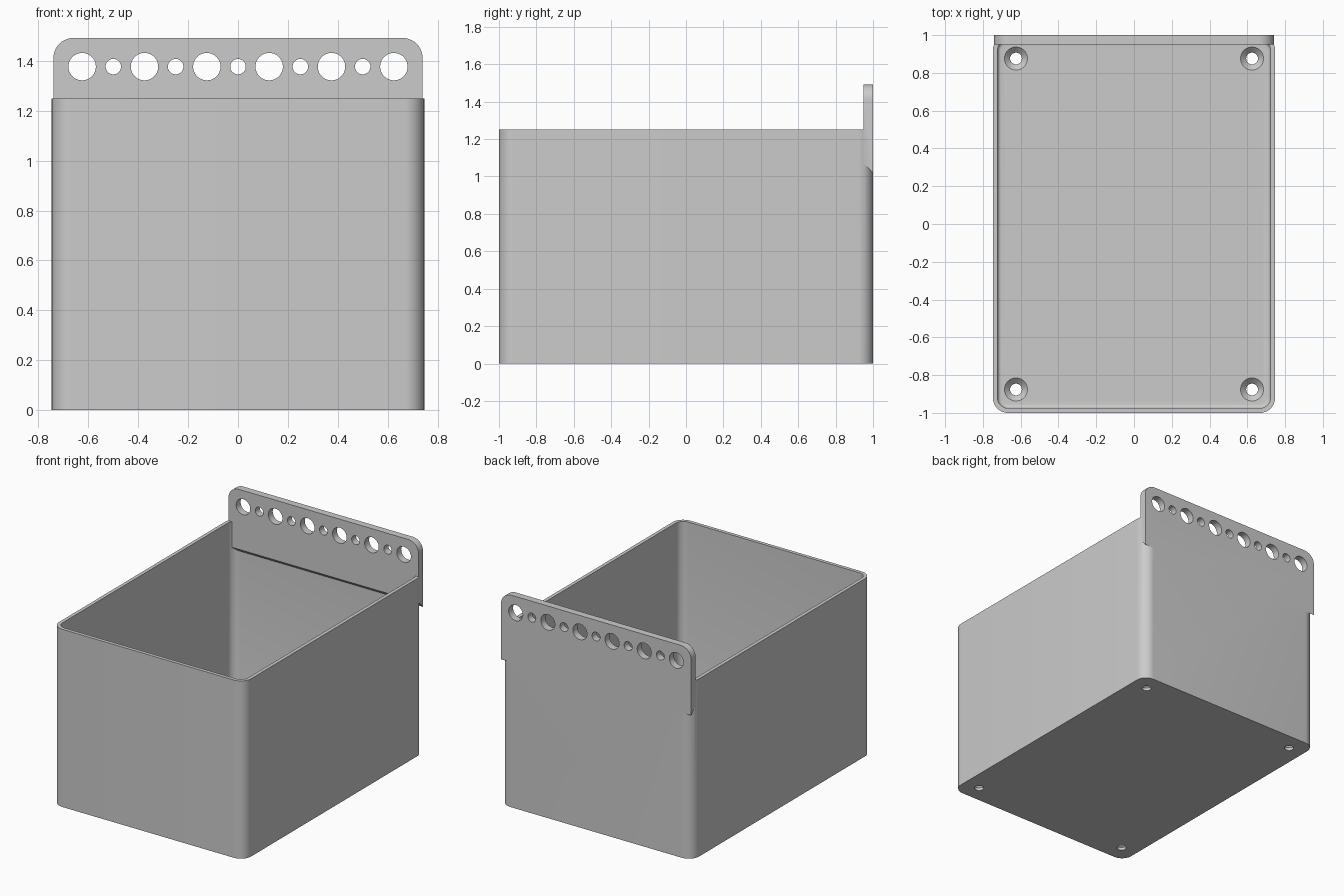
import bpy, bmesh, math

HALF_X, HALF_Y, RIM_Z = 0.747, 1.0, 1.25
WALL, FLOOR, CORNER = 0.025, 0.05, 0.08

cube = bpy.data.objects.get("Cube")
if cube:
    bpy.data.objects.remove(cube, do_unlink=True)

grey = bpy.data.materials.new("plain grey")
grey.use_nodes = True
grey.diffuse_color = (0.6, 0.6, 0.6, 1)
grey.node_tree.nodes["Principled BSDF"].inputs["Base Color"].default_value = (0.6, 0.6, 0.6, 1)


def rounded_rect(hx, hy, r, steps=10):
    """Counter-clockwise outline of a rounded rectangle."""
    points = []
    for i, (sx, sy) in enumerate([(1, 1), (-1, 1), (-1, -1), (1, -1)]):
        for k in range(steps + 1):
            a = math.pi / 2 * (i + k / steps)
            points.append((sx * (hx - r) + r * math.cos(a), sy * (hy - r) + r * math.sin(a)))
    return points


def loft(name, loops):
    """Closed solid through loops of equal length."""
    bm = bmesh.new()
    rings = [[bm.verts.new(p) for p in loop] for loop in loops]
    count = len(rings[0])
    for low, high in zip(rings, rings[1:]):
        for i in range(count):
            j = (i + 1) % count
            bm.faces.new((low[i], low[j], high[j], high[i]))
    bm.faces.new(rings[0][::-1])
    bm.faces.new(rings[-1])
    bmesh.ops.recalc_face_normals(bm, faces=bm.faces)
    mesh = bpy.data.meshes.new(name)
    bm.to_mesh(mesh)
    bm.free()
    mesh.materials.append(grey)
    obj = bpy.data.objects.new(name, mesh)
    bpy.context.collection.objects.link(obj)
    return obj


def circle(r, x, y, steps=40):
    angles = [2 * math.pi * k / steps for k in range(steps)]
    return [(x + r * math.cos(a), y + r * math.sin(a)) for a in angles]


def at_z(outline, z):
    return [(x, y, z) for x, y in outline]


def combine(target, other, operation):
    """Boolean the other object into the target and discard it."""
    mod = target.modifiers.new("combine", 'BOOLEAN')
    mod.operation, mod.object, mod.solver = operation, other, 'EXACT'
    bpy.context.view_layer.objects.active = target
    bpy.ops.object.modifier_apply(modifier=mod.name)
    bpy.data.objects.remove(other, do_unlink=True)


# Open box with rounded vertical corners
outer = rounded_rect(HALF_X, HALF_Y, CORNER)
storage_bin = loft("storage_bin", [at_z(outer, 0), at_z(outer, RIM_Z)])

# Cavity, with a small fillet around the floor
fillet, levels = 0.02, []
for k in range(6):
    a = math.pi / 2 * k / 5
    inset = WALL + fillet * (1 - math.sin(a))
    outline = rounded_rect(HALF_X - inset, HALF_Y - inset, CORNER - inset)
    levels.append(at_z(outline, FLOOR + fillet * (1 - math.cos(a))))
levels.append(at_z(outline, RIM_Z + 0.3))
combine(storage_bin, loft("cavity_cutter", levels), 'DIFFERENCE')

# Hanging plate: rounded top corners, underside sloping down to the back
PLATE_X, PLATE_TOP, ARC = 0.74, 1.492, 0.08
top_arc = []
for k in range(11):
    a = math.pi / 2 * k / 10
    top_arc.append((PLATE_X - ARC + ARC * math.cos(a), PLATE_TOP - ARC + ARC * math.sin(a)))
top_arc += [(-x, z) for x, z in reversed(top_arc)]


def plate_loop(y, bottom):
    outline = [(PLATE_X, bottom)] + top_arc + [(-PLATE_X, bottom)]
    return [(x, y, z) for x, z in outline]


plate = loft("hanging_plate", [plate_loop(0.95, 1.07), plate_loop(HALF_Y, 1.02)])
combine(storage_bin, plate, 'UNION')

# Alternating large and small holes along the plate
for i in range(-5, 6):
    radius = 0.055 if i % 2 else 0.031
    ring = circle(radius, i * 0.125, 1.377)
    cutter = loft("plate_hole_cutter", [[(x, y, z) for x, z in ring] for y in (0.9, 1.1)])
    combine(storage_bin, cutter, 'DIFFERENCE')

# Countersunk screw holes in the floor
for sx in (-1, 1):
    for sy in (-1, 1):
        steps = [(0.031, -0.1), (0.031, 0.02), (0.061, FLOOR), (0.061, FLOOR + 0.1)]
        loops = [at_z(circle(r, sx * 0.625, sy * 0.876), z) for r, z in steps]
        combine(storage_bin, loft("screw_hole_cutter", loops), 'DIFFERENCE')

# Smooth curves, sharp edges
bpy.ops.object.select_all(action='DESELECT')
storage_bin.select_set(True)
bpy.context.view_layer.objects.active = storage_bin
bpy.ops.object.shade_smooth_by_angle(angle=math.radians(30))
